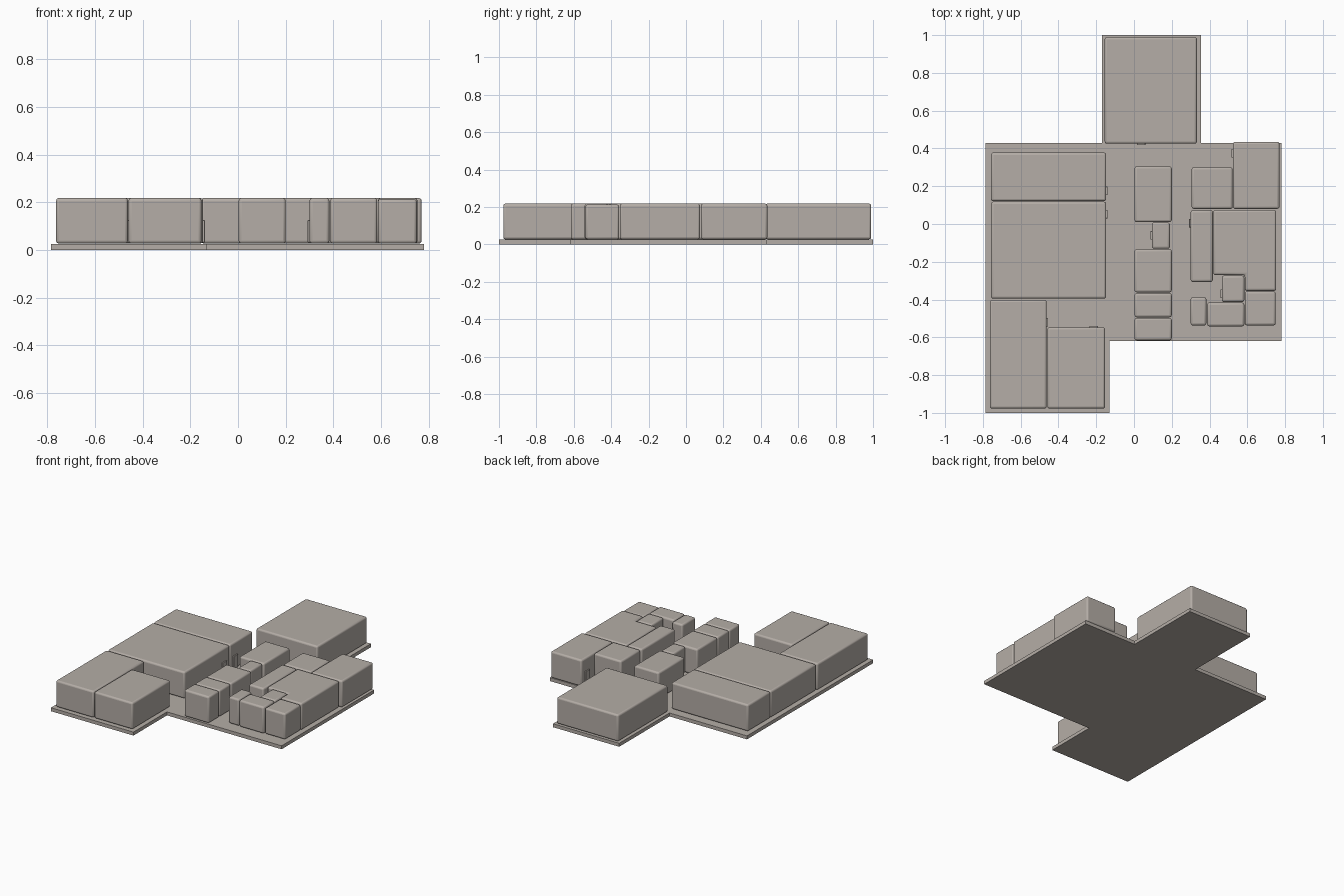
import bpy, bmesh, math

cube = bpy.data.objects.get("Cube")
if cube:
    bpy.data.objects.remove(cube, do_unlink=True)

stone = bpy.data.materials.new("warm_grey")
stone.use_nodes = True
COLOUR = (0.46, 0.42, 0.385, 1.0)
stone.diffuse_color = COLOUR
stone.node_tree.nodes["Principled BSDF"].inputs["Base Color"].default_value = COLOUR


def prism(name, outline, z0, z1, bevel=0.0):
    """Extrude a plan outline upwards, optionally rounding every edge."""
    bm = bmesh.new()
    face = bm.faces.new([bm.verts.new((x, y, z0)) for x, y in outline])
    top = bmesh.ops.extrude_face_region(bm, geom=[face])["geom"]
    verts = [v for v in top if isinstance(v, bmesh.types.BMVert)]
    bmesh.ops.translate(bm, verts=verts, vec=(0, 0, z1 - z0))
    bmesh.ops.recalc_face_normals(bm, faces=bm.faces)
    mesh = bpy.data.meshes.new(name)
    bm.to_mesh(mesh)
    bm.free()
    mesh.materials.append(stone)
    obj = bpy.data.objects.new(name, mesh)
    bpy.context.collection.objects.link(obj)
    if bevel:
        mod = obj.modifiers.new("rounded_edges", 'BEVEL')
        mod.width = bevel
        mod.segments = 3
        mod.limit_method = 'ANGLE'
        bpy.ops.object.select_all(action='DESELECT')
        obj.select_set(True)
        bpy.context.view_layer.objects.active = obj
        bpy.ops.object.shade_smooth_by_angle(angle=math.radians(40))
    return obj


def rect(x0, x1, y0, y1):
    return [(x0, y0), (x1, y0), (x1, y1), (x0, y1)]


# Stepped floor slab
prism("floor_slab", [(-0.785, -1), (-0.13, -1), (-0.13, -0.62), (0.78, -0.62),
                     (0.78, 0.43), (0.355, 0.43), (0.355, 1), (-0.17, 1),
                     (-0.17, 0.43), (-0.785, 0.43)], 0, 0.025)

# Rounded room blocks: x0, x1, y0, y1
Z0, Z1 = 0.027, 0.218
rooms = {
    "back_hall": (-0.155, 0.333, 0.425, 0.99),
    "right_back_room": (-0.757, -0.147, 0.121, 0.378),
    "right_main_room": (-0.757, -0.147, -0.395, 0.118),
    "right_front_room": (-0.763, -0.462, -0.977, -0.402),
    "front_corner_room": (-0.459, -0.153, -0.977, -0.547),
    "middle_back_room": (0.003, 0.2, 0.01, 0.305),
    "middle_closet": (0.095, 0.19, -0.131, 0.008),
    "middle_room": (0.003, 0.2, -0.362, -0.133),
    "middle_front_room": (0.003, 0.2, -0.494, -0.366),
    "middle_end_room": (0.003, 0.2, -0.616, -0.497),
    "left_back_room": (0.305, 0.522, 0.08, 0.3),
    "left_corner_room": (0.524, 0.77, 0.08, 0.435),
    "left_long_room": (0.3, 0.417, -0.307, 0.073),
    "left_small_room": (0.465, 0.584, -0.413, -0.273),
    "left_front_closet": (0.3, 0.383, -0.537, -0.388),
    "left_front_room": (0.387, 0.584, -0.542, -0.416),
    "left_end_room": (0.587, 0.75, -0.537, -0.357),
}
for name, r in rooms.items():
    prism(name, rect(*r), Z0, Z1 - (0.005 if name == "left_end_room" else 0), 0.012)

# L-shaped room
prism("left_main_room", [(0.42, -0.27), (0.587, -0.27), (0.587, -0.354),
                         (0.753, -0.354), (0.753, 0.075), (0.42, 0.075)], Z0, Z1, 0.012)

# Shallow door panels standing proud of the walls
doors = {
    "back_hall": (0.015, 0.06, 0.417, 0.43),
    "right_back_room": (-0.152, -0.139, 0.153, 0.198),
    "right_main_room": (-0.152, -0.139, 0.03, 0.075),
    "right_front_room": (-0.467, -0.454, -0.543, -0.498),
    "front_corner_room": (-0.236, -0.191, -0.552, -0.539),
    "middle_closet": (0.087, 0.1, -0.083, -0.038),
    "left_corner_room": (0.516, 0.529, 0.352, 0.397),
    "left_long_room": (0.292, 0.305, -0.018, 0.027),
    "left_small_room": (0.457, 0.47, -0.392, -0.347),
}
for name, r in doors.items():
    prism(name + "_door", rect(*r), 0.032, 0.125, 0.002)
